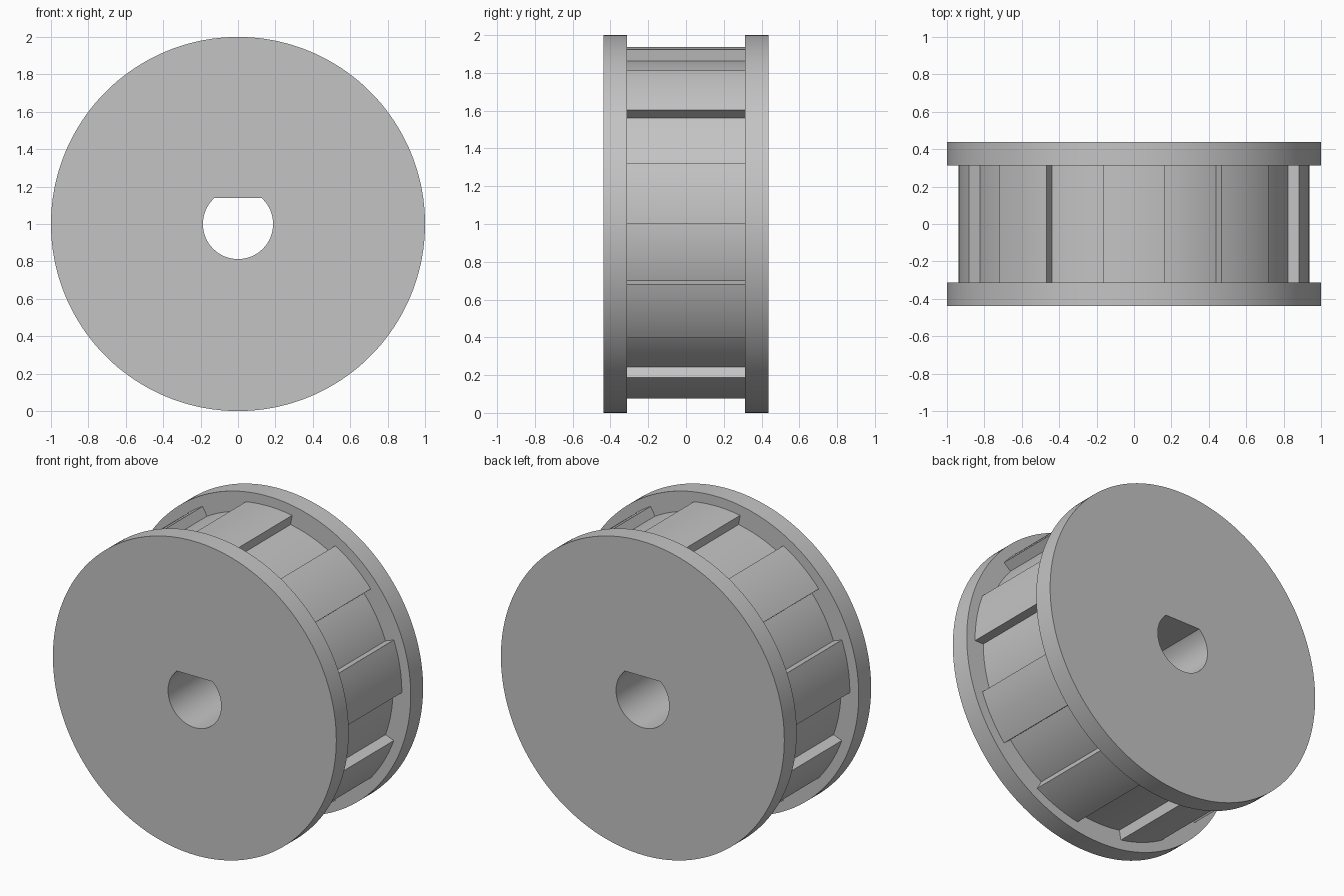
import bpy
import bmesh
from math import sin, cos, acos, radians, degrees

cube = bpy.data.objects.get("Cube")
if cube:
    bpy.data.objects.remove(cube)

# Main dimensions
FLANGE_R, TOOTH_R, DRUM_R = 1.0, 0.9375, 0.875
BORE_R, BORE_FLAT = 0.1875, 0.14
HALF_DEPTH, HALF_DRUM = 0.4375, 0.3125
TEETH = 9

grey = bpy.data.materials.new("plain grey")
grey.use_nodes = True
colour = (0.55, 0.55, 0.55, 1)
grey.diffuse_color = colour
grey.node_tree.nodes["Principled BSDF"].inputs["Base Color"].default_value = colour


def bore_radius(angle):
    """Round bore, cut flat on its upper side."""
    c = cos(radians(angle))
    return min(BORE_R, BORE_FLAT / c) if c > 0 else BORE_R


def arc_solid(name, angles, inner, outer, y0, y1, closed):
    """Sweep a rectangular section through angles measured from the top."""
    bm = bmesh.new()
    rows = []
    for a in angles:
        s, c = sin(radians(a)), cos(radians(a))
        section = ((inner(a), y0), (outer, y0), (outer, y1), (inner(a), y1))
        rows.append([bm.verts.new((r * s, y, 1 + r * c)) for r, y in section])
    pairs = list(zip(rows, rows[1:]))
    if closed:
        pairs.append((rows[-1], rows[0]))
    else:
        bm.faces.new(rows[0])
        bm.faces.new(rows[-1])
    for p, q in pairs:
        for i in range(4):
            j = (i + 1) % 4
            bm.faces.new((p[i], p[j], q[j], q[i]))
    bmesh.ops.recalc_face_normals(bm, faces=bm.faces)
    mesh = bpy.data.meshes.new(name)
    bm.to_mesh(mesh)
    bm.free()
    mesh.materials.append(grey)
    obj = bpy.data.objects.new(name, mesh)
    bpy.context.collection.objects.link(obj)
    return obj


# Full circle, with exact stops at the corners of the bore flat
corner = degrees(acos(BORE_FLAT / BORE_R))
circle = sorted([a for a in range(0, 360, 2) if a not in (42, 318)]
                + [corner, 360 - corner])

# Flanges and the drum between them
parts = [
    arc_solid("front_flange", circle, bore_radius, FLANGE_R, -HALF_DEPTH, -HALF_DRUM, True),
    arc_solid("back_flange", circle, bore_radius, FLANGE_R, HALF_DRUM, HALF_DEPTH, True),
    arc_solid("drum", circle, bore_radius, DRUM_R, -HALF_DRUM, HALF_DRUM, True),
]

# Teeth, each as wide as the gap beside it, rooted slightly inside the drum
pitch = 360 / TEETH
for k in range(TEETH):
    angles = [k * pitch + pitch / 2 * (i / 10 - 0.5) for i in range(11)]
    parts.append(arc_solid(f"tooth_{k + 1}", angles, lambda a: DRUM_R - 0.02,
                           TOOTH_R, -HALF_DRUM, HALF_DRUM, False))

# Smooth round surfaces with crisp edges
bpy.ops.object.select_all(action="DESELECT")
for obj in parts:
    obj.select_set(True)
bpy.context.view_layer.objects.active = parts[0]
bpy.ops.object.shade_smooth_by_angle(angle=radians(30))
